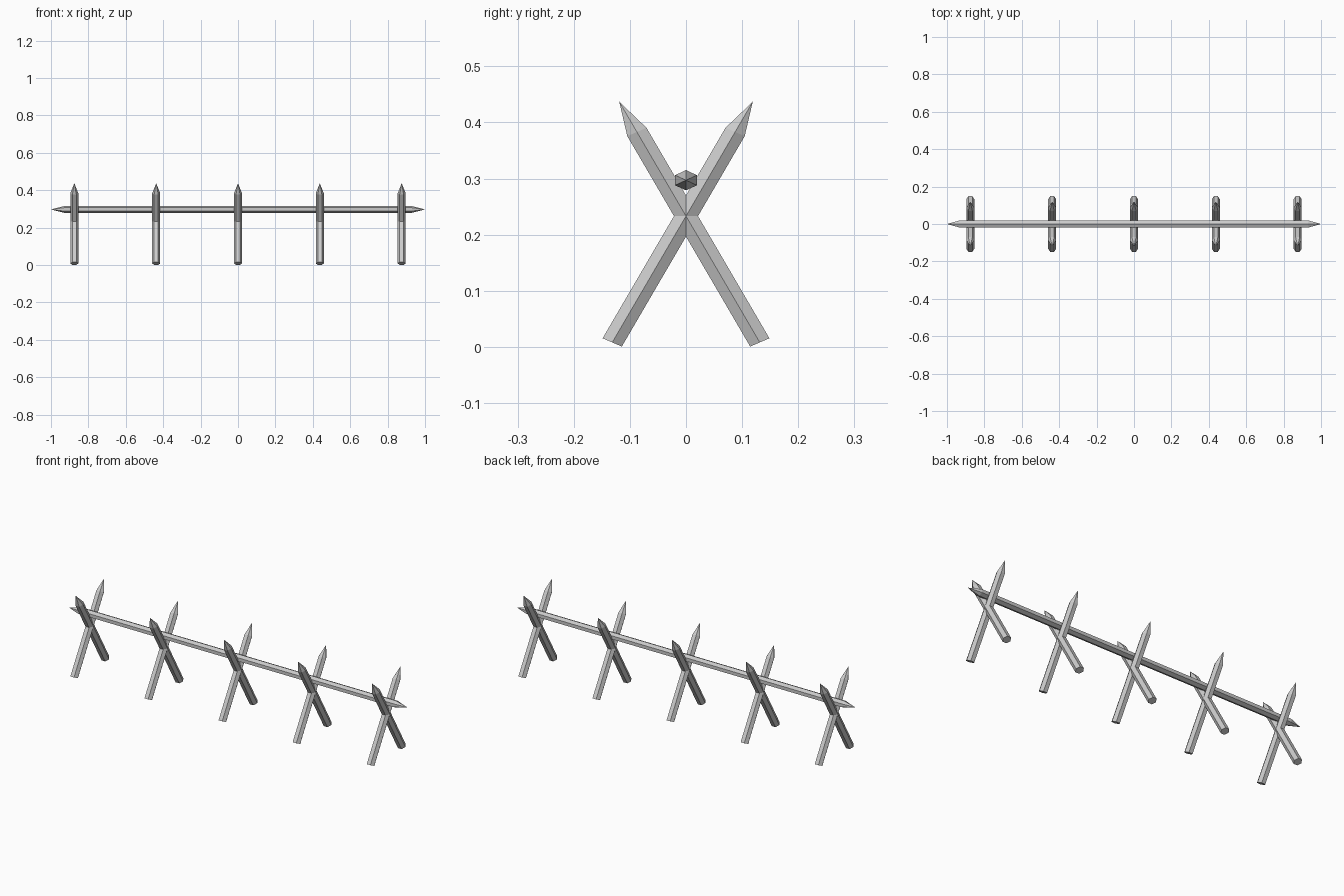
import bpy, bmesh, math
from mathutils import Vector

if "Cube" in bpy.data.objects:
    bpy.data.objects.remove(bpy.data.objects["Cube"])


def hex_log(name, stations, tips, u, v):
    """Loft a six-sided log between two stations; a tip of None means a flat end."""
    bm = bmesh.new()
    rings = []
    for c in stations:
        ring = []
        for i in range(6):
            a = i * math.pi / 3
            ring.append(bm.verts.new(Vector(c) + Vector(u) * math.cos(a) + Vector(v) * math.sin(a)))
        rings.append(ring)
    for i in range(6):
        j = (i + 1) % 6
        bm.faces.new((rings[0][i], rings[0][j], rings[1][j], rings[1][i]))
    for ring, tip in zip(rings, tips):
        if tip is None:
            bm.faces.new(ring)
        else:
            apex = bm.verts.new(tip)
            for i in range(6):
                bm.faces.new((ring[i], ring[(i + 1) % 6], apex))
    bmesh.ops.recalc_face_normals(bm, faces=bm.faces[:])
    mesh = bpy.data.meshes.new(name)
    bm.to_mesh(mesh)
    bm.free()
    obj = bpy.data.objects.new(name, mesh)
    bpy.context.collection.objects.link(obj)
    return obj


# Long horizontal beam, pointed at both ends
hex_log("beam", [(-0.93, 0, 0.297), (0.93, 0, 0.297)],
        [(-1, 0, 0.297), (1, 0, 0.297)],
        (0, 0, 0.018), (0, 0.0225, 0))

# Five crossed pairs of sharpened stakes, each pair mirrored across y
for n in range(5):
    x = (n - 2) * 0.4375
    stake = hex_log(f"crossed_stakes_{n + 1}",
                    [(x, -0.1315, 0.008), (x, 0.0875, 0.383)],
                    [None, (x, 0.119, 0.437)],
                    (0.0215, 0, 0), (0, 0.0198, -0.0085))
    mirror = stake.modifiers.new("mirror", 'MIRROR')
    mirror.use_axis = (False, True, False)
    mirror.use_clip = False
    mirror.use_mirror_merge = False
